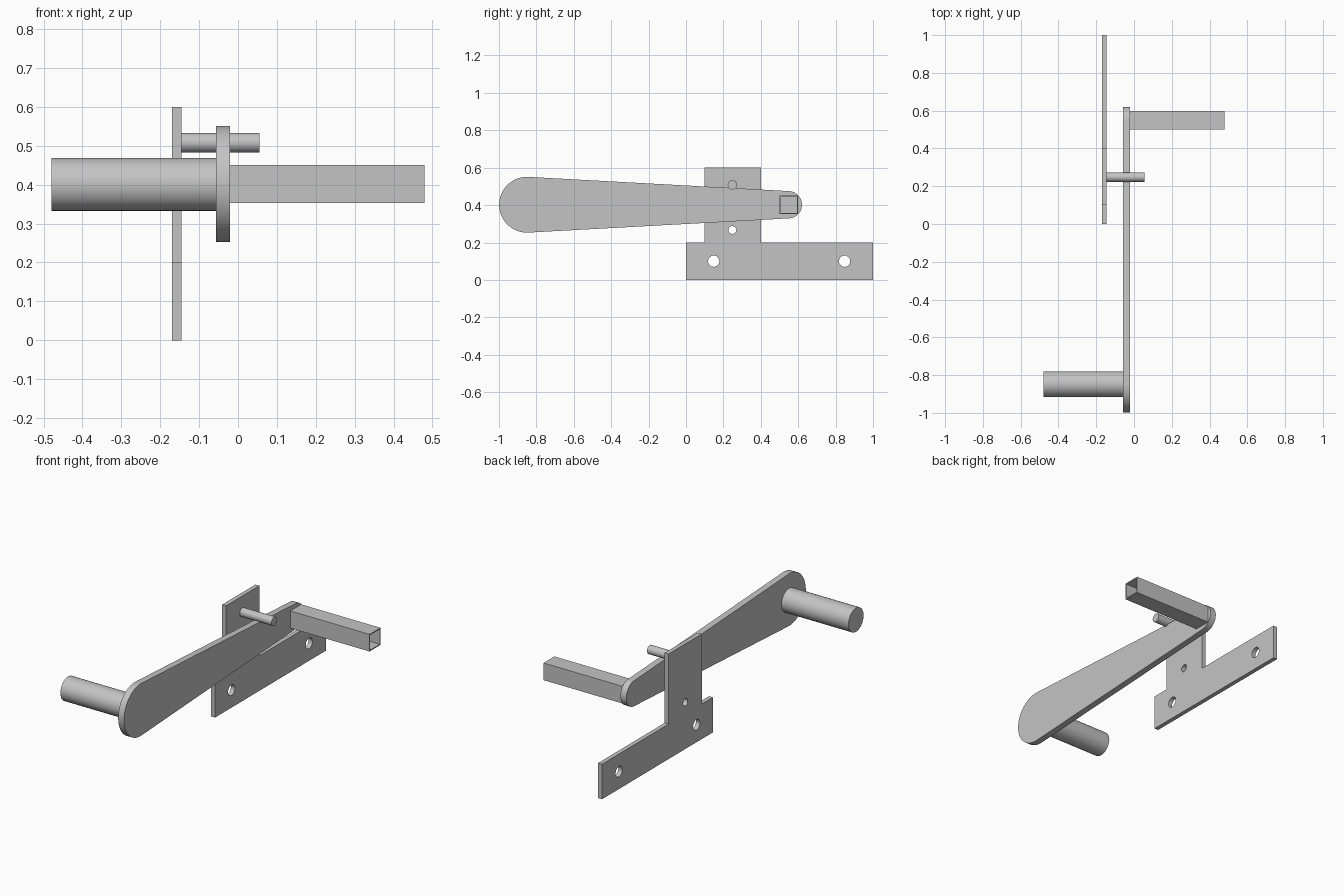
import bpy
import bmesh
import math
from mathutils import Vector

cube = bpy.data.objects.get("Cube")
if cube:
    bpy.data.objects.remove(cube, do_unlink=True)

GREY = (0.55, 0.55, 0.55, 1)
steel = bpy.data.materials.new("grey steel")
steel.use_nodes = True
steel.diffuse_color = GREY
steel.node_tree.nodes["Principled BSDF"].inputs["Base Color"].default_value = GREY


def arc(y, z, r, start=0, end=360, steps=48):
    """Points along an arc in the side plane; a full turn omits the repeat."""
    count = steps if end - start == 360 else steps + 1
    angles = [math.radians(start + (end - start) * i / steps) for i in range(count)]
    return [(y + r * math.cos(a), z + r * math.sin(a)) for a in angles]


def square(y, z, half):
    return [(y - half, z - half), (y + half, z - half),
            (y + half, z + half), (y - half, z + half)]


def extrude_profile(name, x0, x1, outline, holes=()):
    """Fill a side profile, cut its holes and extrude it along x."""
    bm = bmesh.new()
    for loop in (outline, *holes):
        verts = [bm.verts.new((x0, y, z)) for y, z in loop]
        for i, v in enumerate(verts):
            bm.edges.new((v, verts[i - 1]))
    bmesh.ops.triangle_fill(bm, edges=bm.edges[:], use_beauty=True, normal=(1, 0, 0))
    ext = bmesh.ops.extrude_face_region(bm, geom=bm.faces[:], use_keep_orig=True)
    moved = [g for g in ext["geom"] if isinstance(g, bmesh.types.BMVert)]
    bmesh.ops.translate(bm, verts=moved, vec=Vector((x1 - x0, 0, 0)))
    bmesh.ops.recalc_face_normals(bm, faces=bm.faces[:])
    mesh = bpy.data.meshes.new(name)
    bm.to_mesh(mesh)
    bm.free()
    mesh.materials.append(steel)
    mesh.shade_smooth()
    mesh.set_sharp_from_angle(angle=math.radians(30))
    obj = bpy.data.objects.new(name, mesh)
    bpy.context.collection.objects.link(obj)
    return obj


# Mounting plate: long foot, upright tab, two bolt holes, a small hole and the pin seat
PIN = (0.248, 0.508, 0.025)
plate = [(0, 0), (1, 0), (1, 0.2), (0.4, 0.2),
         (0.4, 0.6), (0.1, 0.6), (0.1, 0.2), (0, 0.2)]
bolt_holes = [arc(y, 0.1, 0.03) for y in (0.148, 0.848)]
extrude_profile("mounting_plate", -0.17, -0.145, plate,
                bolt_holes + [arc(0.248, 0.267, 0.021), arc(*PIN)])

# Pivot pin seated in the plate
extrude_profile("pivot_pin", -0.17, 0.055, arc(*PIN))

# Tapered arm: two rounded ends joined by their tangents
big_y, big_r, small_y, small_r, mid_z = -0.85, 0.149, 0.547, 0.073, 0.402
tilt = math.degrees(math.acos((big_r - small_r) / (small_y - big_y)))
arm = (arc(small_y, mid_z, small_r, -tilt, tilt)
       + arc(big_y, mid_z, big_r, tilt, 360 - tilt))
extrude_profile("lever_arm", -0.057, -0.02, arm)

# Round handle on the wide end
extrude_profile("round_handle", -0.48, -0.057, arc(-0.848, 0.401, 0.068))

# Hollow square tube on the narrow end
extrude_profile("square_tube", -0.02, 0.48, square(0.55, mid_z, 0.049),
                [square(0.55, mid_z, 0.043)])
